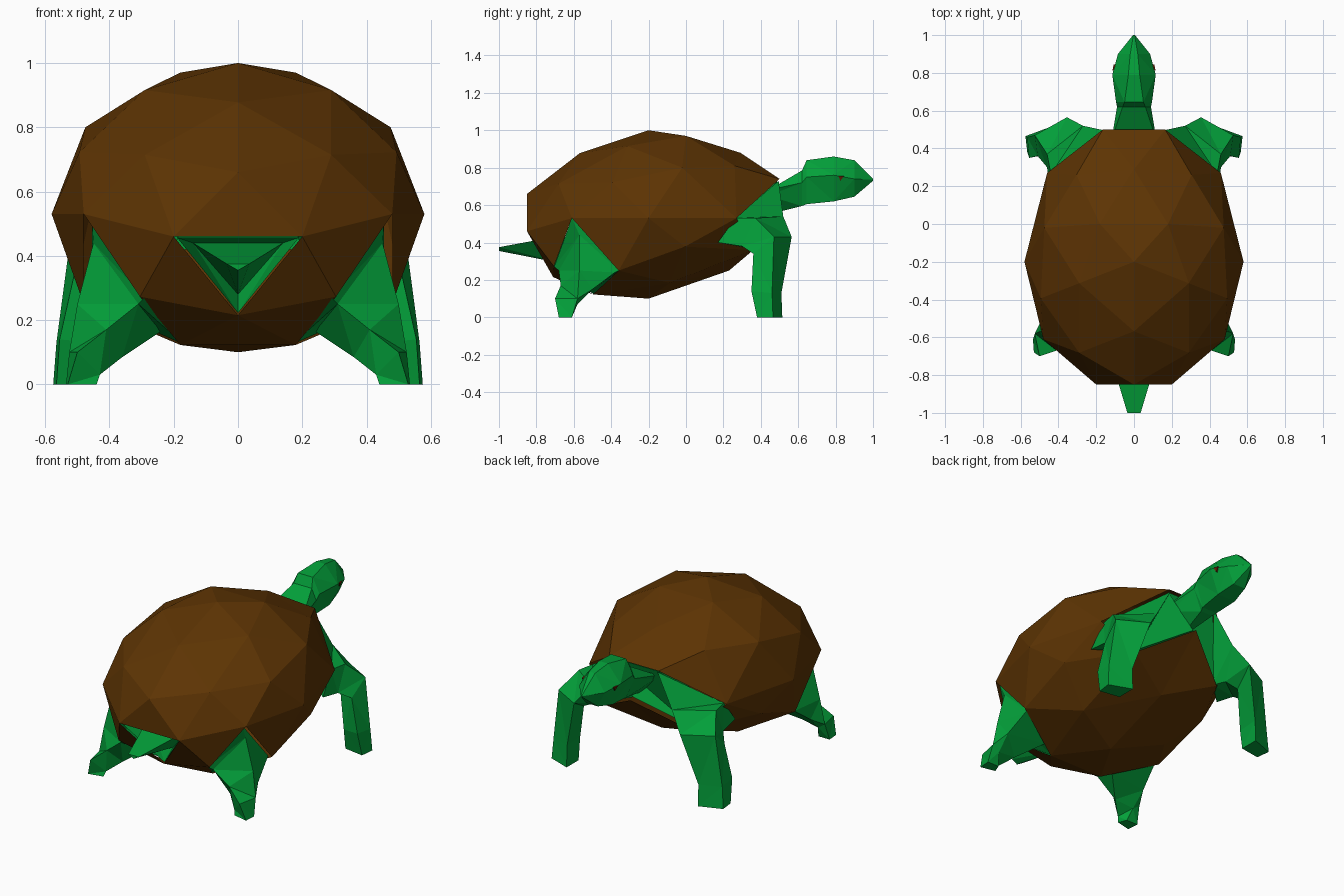
import bpy, bmesh, math
from mathutils import Vector, Matrix


def material(name, color):
    m = bpy.data.materials.new(name)
    m.diffuse_color = (*color, 1)
    return m


GREEN = material("skin green", (0.001, 0.35, 0.042))
BROWN = material("shell brown", (0.11, 0.034, 0.001))
EYE = material("eye brown", (0.13, 0.015, 0.002))


def finish(bm, name, mat):
    bmesh.ops.recalc_face_normals(bm, faces=bm.faces)
    me = bpy.data.meshes.new(name)
    bm.to_mesh(me)
    bm.free()
    me.materials.append(mat)
    ob = bpy.data.objects.new(name, me)
    bpy.context.collection.objects.link(ob)
    return ob


def loft(name, sections, mat, side=1, cap_start=True):
    """Bridge equal-sized rings of points into a triangulated limb."""
    bm = bmesh.new()
    rings = [[bm.verts.new((x * side, y, z)) for x, y, z in s] for s in sections]
    n = len(rings[0])
    for a, b in zip(rings, rings[1:]):
        for i in range(n):
            j = (i + 1) % n
            bm.faces.new((a[i], a[j], b[j], b[i]))
    if cap_start:
        bm.faces.new(rings[0])
    bm.faces.new(rings[-1])
    bmesh.ops.triangulate(bm, faces=bm.faces)
    return finish(bm, name, mat)


# Shell: icosphere turned so an upper corner points back, opened at the limbs
bm = bmesh.new()
bmesh.ops.create_icosphere(bm, subdivisions=2, radius=1)
top = next(v.co for v in bm.verts if abs(v.co.z - 0.447) < 0.02)
turn = -math.pi / 2 - math.atan2(top.y, top.x)
bmesh.ops.rotate(bm, verts=bm.verts, cent=(0, 0, 0), matrix=Matrix.Rotation(turn, 3, 'Z'))

openings = [(0, -.917, -.175), (0, .932, -.149), (.539, .742, -.175),
            (.27, .844, -.324), (.715, -.525, -.324), (.548, -.47, -.608)]
holes = set()
for x, y, z in openings:
    for s in (1, -1):
        d = Vector((x * s, y, z))
        holes.add(max(bm.faces, key=lambda f: f.calc_center_median().normalized().dot(d)))
bmesh.ops.delete(bm, geom=list(holes), context='FACES')

# Corners pulled to shape: (direction on the sphere, final place)
pulled = [((.309, -.951, 0), (.2, -.85, .46)), ((.809, -.588, 0), (.48, -.61, .53)),
          ((1, 0, 0), (.58, -.2, .53)), ((.809, .588, 0), (.46, .27, .53)),
          ((.309, .951, 0), (.165, .5, .74)), ((0, .894, -.447), (0, .53, .53)),
          ((.5, .688, -.526), (.29, .36, .36)), ((0, -.85, -.526), (0, -.71, .215)),
          ((.809, -.263, -.526), (.48, -.36, .25)), ((0, -.894, .447), (0, -.85, .66)),
          ((.309, .425, .85), (.18, .0, .97)), ((0, .85, .526), (0, .29, .88)),
          ((.526, .723, .447), (.305, .26, .81)), ((.809, .263, .526), (.475, -.02, .80)),
          ((0, .526, -.85), (0, .23, .25))]
for v in bm.verts:
    u = v.co.copy()
    s = 1 if u.x >= 0 else -1
    v.co = (.58 * u.x, -.2 + .7 * u.y, .55 + .45 * u.z + .105 * u.y)
    for d, p in pulled:
        if (Vector((abs(u.x), u.y, u.z)) - Vector(d)).length < 0.06:
            v.co = (p[0] * s, p[1], p[2])
finish(bm, "shell", BROWN)

# Chest: fills the front opening between neck and legs
loft("chest", [[(-.16, .485, .73), (.16, .485, .73), (.28, .35, .38), (0, .505, .54), (-.28, .35, .38)],
               [(-.12, .2, .65), (.12, .2, .65), (.2, .2, .42), (0, .2, .42), (-.2, .2, .42)]], GREEN)

# Neck and head: six-sided rings along y
profile = [(.44, .12, .68, .10, .65, .01, .55),
           (.62, .06, .785, .09, .72, .04, .595),
           (.645, .05, .84, .095, .75, .05, .605),
           (.79, .03, .86, .115, .76, .06, .62),
           (.90, .02, .84, .085, .74, .04, .645),
           (1.0, .003, .74, .005, .735, .003, .73)]
loft("neck_and_head",
     [[(-wt, y, zt), (wt, y, zt), (wm, y, zm), (wb, y, zb), (-wb, y, zb), (-wm, y, zm)]
      for y, wt, zt, wm, zm, wb, zb in profile], GREEN)

# Tail: recessed rim, then a triangular wedge out of the rear opening
loft("tail", [[(-.19, -.84, .457), (.19, -.84, .457), (0, -.705, .222)],
              [(-.14, -.65, .44), (.14, -.65, .44), (0, -.62, .28)],
              [(-.035, -1, .375), (.035, -1, .375), (0, -1, .355)]], GREEN, cap_start=False)

# Legs: four-sided, mirrored left and right
rear = [[(.455, -.61, .53), (.29, -.705, .27), (.17, -.495, .125), (.455, -.36, .25)],
        [(.45, -.57, .44), (.31, -.68, .25), (.24, -.475, .165), (.46, -.38, .24)],
        [(.50, -.57, .25), (.41, -.67, .17), (.36, -.59, .085), (.485, -.50, .15)],
        [(.525, -.58, .10), (.50, -.70, .10), (.43, -.65, .03), (.48, -.58, .07)],
        [(.535, -.61, 0), (.53, -.68, 0), (.44, -.66, 0), (.46, -.61, 0)]]
front = [[(.155, .495, .73), (.44, .265, .53), (.45, .17, .40), (.28, .34, .37)],
         [(.27, .52, .54), (.46, .37, .53), (.46, .30, .38), (.32, .40, .38)],
         [(.355, .565, .43), (.525, .47, .43), (.51, .36, .34), (.39, .42, .35)],
         [(.44, .51, .13), (.565, .46, .13), (.555, .35, .14), (.45, .37, .13)],
         [(.44, .515, 0), (.575, .465, 0), (.565, .38, 0), (.44, .40, 0)]]
eye = [(.109, .813, .757), (.103, .844, .755), (.099, .826, .730)]
for side, tag in ((1, "right"), (-1, "left")):
    loft("rear_leg_" + tag, rear, GREEN, side)
    loft("front_leg_" + tag, front, GREEN, side)
    # Small triangular eye plate following the cheek
    loft("eye_" + tag, [[(x + t, y, z) for x, y, z in eye] for t in (-.004, .005)], EYE, side)
